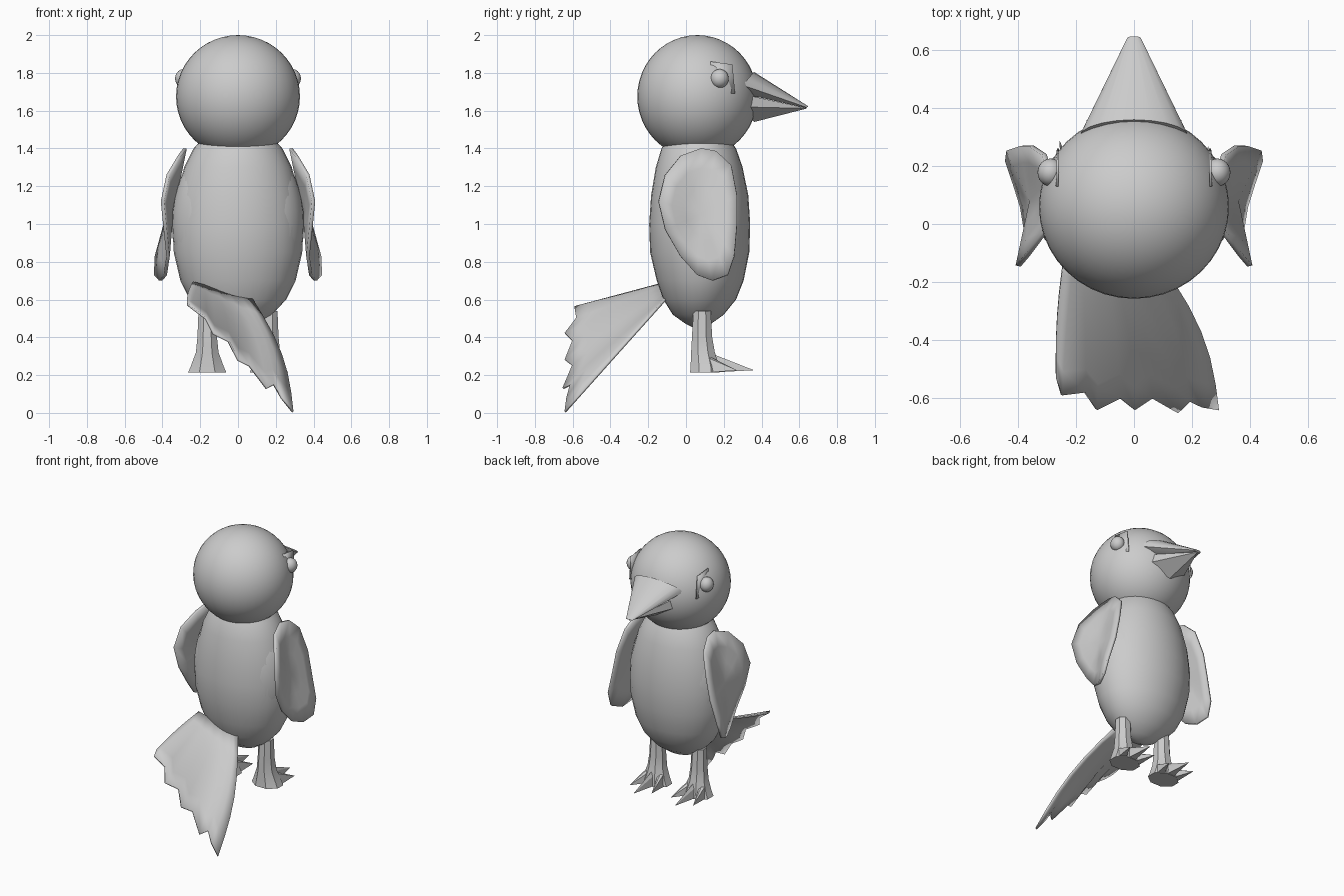
import bpy, bmesh
from math import sin, cos, pi, radians
from mathutils import Vector

old = bpy.data.objects.get("Cube")
if old:
    bpy.data.objects.remove(old)

grey = bpy.data.materials.new("plain grey")
grey.use_nodes = True
grey.diffuse_color = (0.6, 0.6, 0.6, 1)
grey.node_tree.nodes["Principled BSDF"].inputs["Base Color"].default_value = (0.6, 0.6, 0.6, 1)


def finish(name, bm, angle=35, thick=0):
    bmesh.ops.recalc_face_normals(bm, faces=bm.faces)
    mesh = bpy.data.meshes.new(name)
    bm.to_mesh(mesh)
    bm.free()
    mesh.materials.append(grey)
    ob = bpy.data.objects.new(name, mesh)
    bpy.context.collection.objects.link(ob)
    bpy.ops.object.select_all(action='DESELECT')
    ob.select_set(True)
    bpy.context.view_layer.objects.active = ob
    if thick:
        mod = ob.modifiers.new("thickness", 'SOLIDIFY')
        mod.thickness, mod.offset = thick, 0
    bpy.ops.object.shade_smooth_by_angle(angle=radians(angle))
    return ob


def ball(name, centre, size, segs=32, rings=20):
    bm = bmesh.new()
    bmesh.ops.create_uvsphere(bm, u_segments=segs, v_segments=rings, radius=1)
    for v in bm.verts:
        v.co = Vector(centre) + Vector(a * b for a, b in zip(v.co, size))
    return finish(name, bm)


def loft(name, rings, angle=35):
    bm = bmesh.new()
    loops = [[bm.verts.new(p) for p in ring] for ring in rings]
    n = len(loops[0])
    for a, b in zip(loops, loops[1:]):
        for i in range(n):
            j = (i + 1) % n
            bm.faces.new((a[i], a[j], b[j], b[i]))
    bm.faces.new(loops[0])
    bm.faces.new(loops[-1])
    return finish(name, bm, angle)


def cone_to_tip(name, base, tip, angle):
    bm = bmesh.new()
    ring = [bm.verts.new(p) for p in base]
    end = bm.verts.new(tip)
    for i in range(len(ring)):
        bm.faces.new((ring[i - 1], ring[i], end))
    bm.faces.new(ring)
    return finish(name, bm, angle)


def oval(x, y, z, rx, ry, n, turn=0.0):
    return [(x + rx * cos(2 * pi * i / n + turn), y + ry * sin(2 * pi * i / n + turn), z)
            for i in range(n)]


# Head and body
ball("head", (0, 0.06, 1.675), (0.328, 0.318, 0.325), 40, 24)
profile = [(1.45, 0.19, -0.10, 0.23), (1.4, 0.235, -0.13, 0.265), (1.3, 0.285, -0.16, 0.3),
           (1.15, 0.325, -0.185, 0.33), (1.0, 0.345, -0.195, 0.34), (0.85, 0.34, -0.19, 0.335),
           (0.7, 0.305, -0.155, 0.305), (0.6, 0.255, -0.12, 0.265), (0.52, 0.18, -0.07, 0.2),
           (0.47, 0.1, 0.0, 0.13), (0.45, 0.03, 0.04, 0.08)]
loft("body", [oval(0, (a + b) / 2, z, rx, (b - a) / 2, 32) for z, rx, a, b in profile])

# Upper beak: wide arched cone with a blunt tip
arch = [(0.19 * cos(pi * i / 10), 0.3 + 0.06 * sin(pi * i / 10), 1.735 + 0.07 * sin(pi * i / 10))
        for i in range(11)]
arch += [(-0.13, 0.28, 1.695), (0.13, 0.28, 1.695)]
blunt = [(0.13 * x, 0.635 + 0.013 * (z - 1.695) / 0.11, 1.614 + 0.08 * (z - 1.695)) for x, y, z in arch]
loft("upper_beak", [arch, blunt], 40)

# Lower beak: boxy sides and a keeled underside
cone_to_tip("lower_beak", [(0.15, 0.29, 1.69), (0.155, 0.3, 1.62), (0, 0.36, 1.54),
                           (-0.155, 0.3, 1.62), (-0.15, 0.29, 1.69)], (0, 0.642, 1.612), 15)

# Wing outline, bowed around an inner middle point
wing = [(0.28, 0.08, 1.40), (0.31, -0.03, 1.36), (0.37, -0.11, 1.26), (0.40, -0.145, 1.12),
        (0.385, -0.11, 0.97), (0.37, -0.03, 0.83), (0.385, 0.06, 0.73), (0.41, 0.14, 0.70),
        (0.437, 0.22, 0.73), (0.432, 0.255, 0.83), (0.385, 0.27, 1.0), (0.355, 0.27, 1.15),
        (0.31, 0.24, 1.31), (0.285, 0.16, 1.385)]
mid = Vector((0.352, 0.08, 1.05))
# Flat brow plate around each eye
brow = [(0.265, 0.13, 1.86), (0.262, 0.245, 1.845), (0.262, 0.26, 1.69), (0.28, 0.13, 1.7)]
# Leg rings from hip to foot: height, centre y, half width, half depth
leg = [(0.54, 0.085, 0.05, 0.05), (0.4, 0.085, 0.056, 0.058), (0.32, 0.09, 0.065, 0.068),
       (0.245, 0.1, 0.095, 0.082), (0.213, 0.1, 0.11, 0.085)]

for side, s in (("left", 1), ("right", -1)):
    ball(side + "_eye", (s * 0.288, 0.178, 1.77), (0.045, 0.048, 0.05), 24, 14)
    ball(side + "_flank", (s * 0.1, 0.07, 1.0), (0.25, 0.222, 0.42), 32, 20)

    bm = bmesh.new()
    bm.faces.new([bm.verts.new((s * x, y, z)) for x, y, z in brow])
    finish(side + "_brow", bm, 30, 0.008)

    bm = bmesh.new()
    rings = []
    for f in (1, 0.7, 0.4):
        rings.append([bm.verts.new((s * p.x, p.y, p.z)) for p in
                      (mid.lerp(Vector(q), f) for q in wing)])
    for a, b in zip(rings, rings[1:]):
        for i in range(len(wing)):
            bm.faces.new((a[i - 1], a[i], b[i], b[i - 1]))
    centre = bm.verts.new((s * mid.x, mid.y, mid.z))
    for i in range(len(wing)):
        bm.faces.new((rings[-1][i - 1], rings[-1][i], centre))
    finish(side + "_wing", bm, 50, 0.018)

    # Faceted leg with three splayed toes
    loft(side + "_leg", [oval(s * 0.163, y, z, rx, ry, 8, pi / 8) for z, y, rx, ry in leg], 20)
    for k, reach in ((-1, 0.29), (0, 0.36), (1, 0.27)):
        x = s * 0.163 + k * 0.05
        base = [(x - 0.034, 0.12, 0.213), (x + 0.034, 0.12, 0.213), (x + 0.02, 0.12, 0.29),
                (x, 0.12, 0.32 if k == 0 else 0.3), (x - 0.02, 0.12, 0.29)]
        cone_to_tip(side + "_toe", base, (x + k * 0.045, reach, 0.226), 20)

# Tail: pleated fan from a short root line to a scalloped edge
edge = [(-0.27, -0.53, 0.575), (-0.25, -0.59, 0.56), (-0.17, -0.58, 0.50), (-0.13, -0.64, 0.42),
        (-0.05, -0.60, 0.38), (0.0, -0.64, 0.28), (0.06, -0.60, 0.25), (0.15, -0.65, 0.13),
        (0.19, -0.61, 0.15), (0.23, -0.63, 0.08), (0.29, -0.64, 0.005)]
bm = bmesh.new()
rows = []
for i, tip in enumerate(edge):
    u = i / (len(edge) - 1)
    root = Vector((-0.24, -0.1, 0.69)).lerp(Vector((0.07, -0.1, 0.61)), u)
    row = []
    for j in range(7):
        v = j / 6
        p = root.lerp(Vector(tip), v)
        p.x += sin(pi * v) * (0.05 * u - 0.01 * (1 - u))
        row.append(bm.verts.new(p))
    rows.append(row)
for a, b in zip(rows, rows[1:]):
    for j in range(6):
        bm.faces.new((a[j], a[j + 1], b[j + 1], b[j]))
finish("tail", bm, 60, 0.012)
